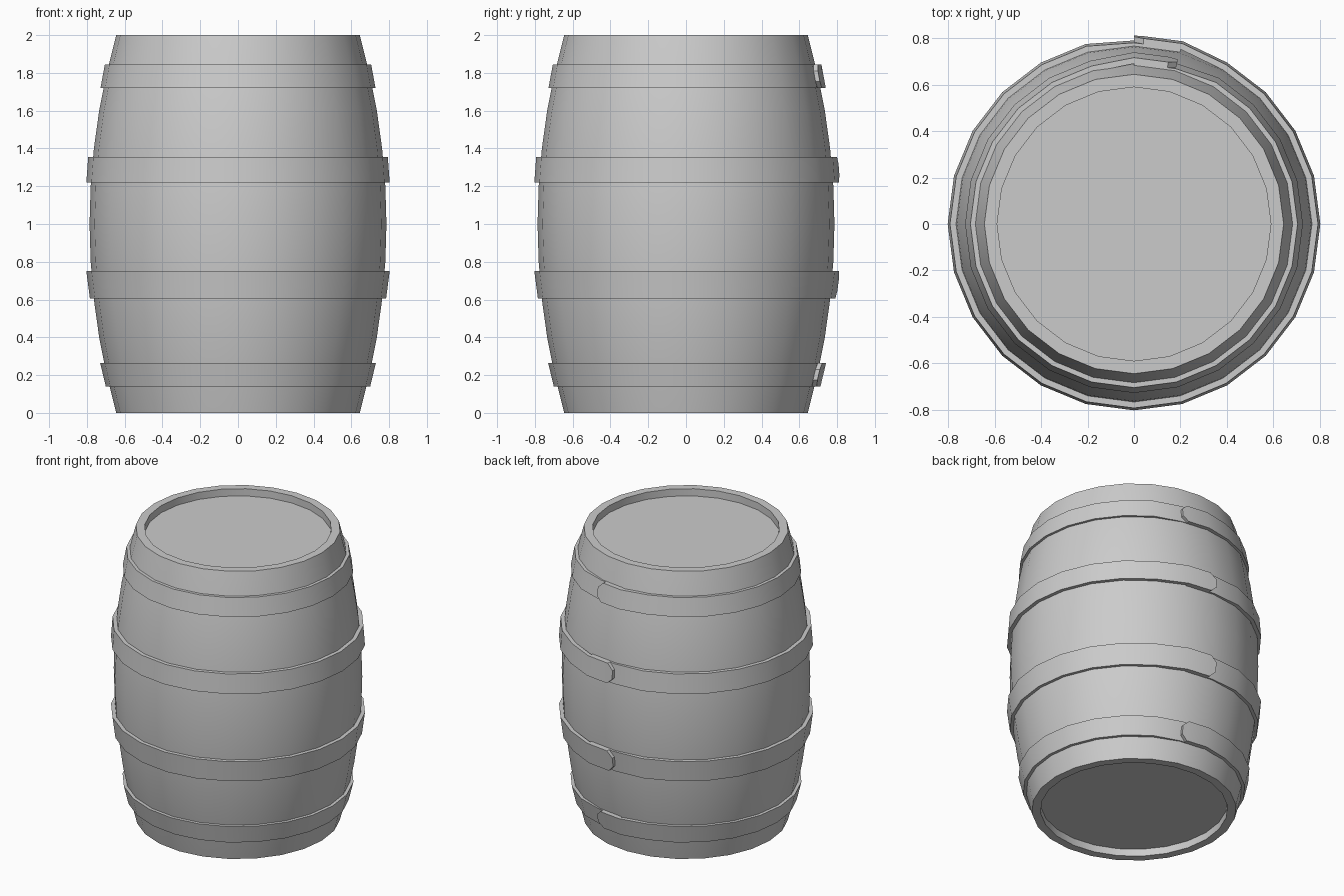
import bpy, bmesh
from math import sin, cos, radians
from mathutils import Vector

if "Cube" in bpy.data.objects:
    bpy.data.objects.remove(bpy.data.objects["Cube"])

SIDES = 24
STEP = 360 / SIDES


def finish(bm, name):
    bmesh.ops.recalc_face_normals(bm, faces=bm.faces)
    mesh = bpy.data.meshes.new(name)
    bm.to_mesh(mesh)
    bm.free()
    ob = bpy.data.objects.new(name, mesh)
    bpy.context.collection.objects.link(ob)
    bpy.ops.object.select_all(action='DESELECT')
    bpy.context.view_layer.objects.active = ob
    ob.select_set(True)
    bpy.ops.object.shade_smooth_by_angle(angle=radians(30))
    return ob


def polar(r, deg, z):
    return Vector((r * cos(radians(deg)), r * sin(radians(deg)), z))


def bridge(bm, a, b):
    n = len(a)
    for i in range(n):
        bm.faces.new((a[i], a[(i + 1) % n], b[(i + 1) % n], b[i]))


# Barrel body with recessed lids at both ends
def body():
    half = [(0.05, 0.59), (0, 0.59), (0, 0.645), (0.2, 0.695), (0.4, 0.735),
            (0.6, 0.763), (0.8, 0.78)]
    profile = half + [(1.0, 0.786)] + [(2 - z, r) for z, r in reversed(half)]
    bm = bmesh.new()
    rings = [[bm.verts.new(polar(r, STEP * i, z)) for i in range(SIDES)]
             for z, r in profile]
    for a, b in zip(rings, rings[1:]):
        bridge(bm, a, b)
    bm.faces.new(rings[0])
    bm.faces.new(rings[-1])
    finish(bm, "barrel_body")


# Metal hoop: a strip that overlaps itself at the back, with a clipped end
def hoop(name, z0, r0, z1, r1, start, turn, thick=0.026, lift=0.012):
    def section(i, narrow):
        off = lift if i <= 1 else (-lift if i >= SIDES else 0)
        deg = start + turn * STEP * i
        lo, hi = (0.28, 0.72) if narrow else (0, 1)
        pts = []
        for t, d in ((lo, 0), (hi, 0), (hi, thick), (lo, thick)):
            pts.append(polar(r0 + (r1 - r0) * t + off - d, deg, z0 + (z1 - z0) * t))
        return pts

    tip, first = section(0, False), section(1, False)
    columns = [section(0, True), [a.lerp(b, 0.2) for a, b in zip(tip, first)]]
    columns += [section(i, False) for i in range(1, SIDES + 2)]
    bm = bmesh.new()
    loops = [[bm.verts.new(p) for p in c] for c in columns]
    for a, b in zip(loops, loops[1:]):
        bridge(bm, a, b)
    bm.faces.new(loops[0])
    bm.faces.new(loops[-1])
    finish(bm, name)


body()
hoop("top_hoop", 1.72, 0.728, 1.845, 0.705, 75, 1)
hoop("upper_middle_hoop", 1.22, 0.803, 1.355, 0.793, 90, -1)
hoop("lower_middle_hoop", 0.605, 0.784, 0.75, 0.803, 90, -1)
hoop("bottom_hoop", 0.14, 0.70, 0.265, 0.73, 75, 1)
